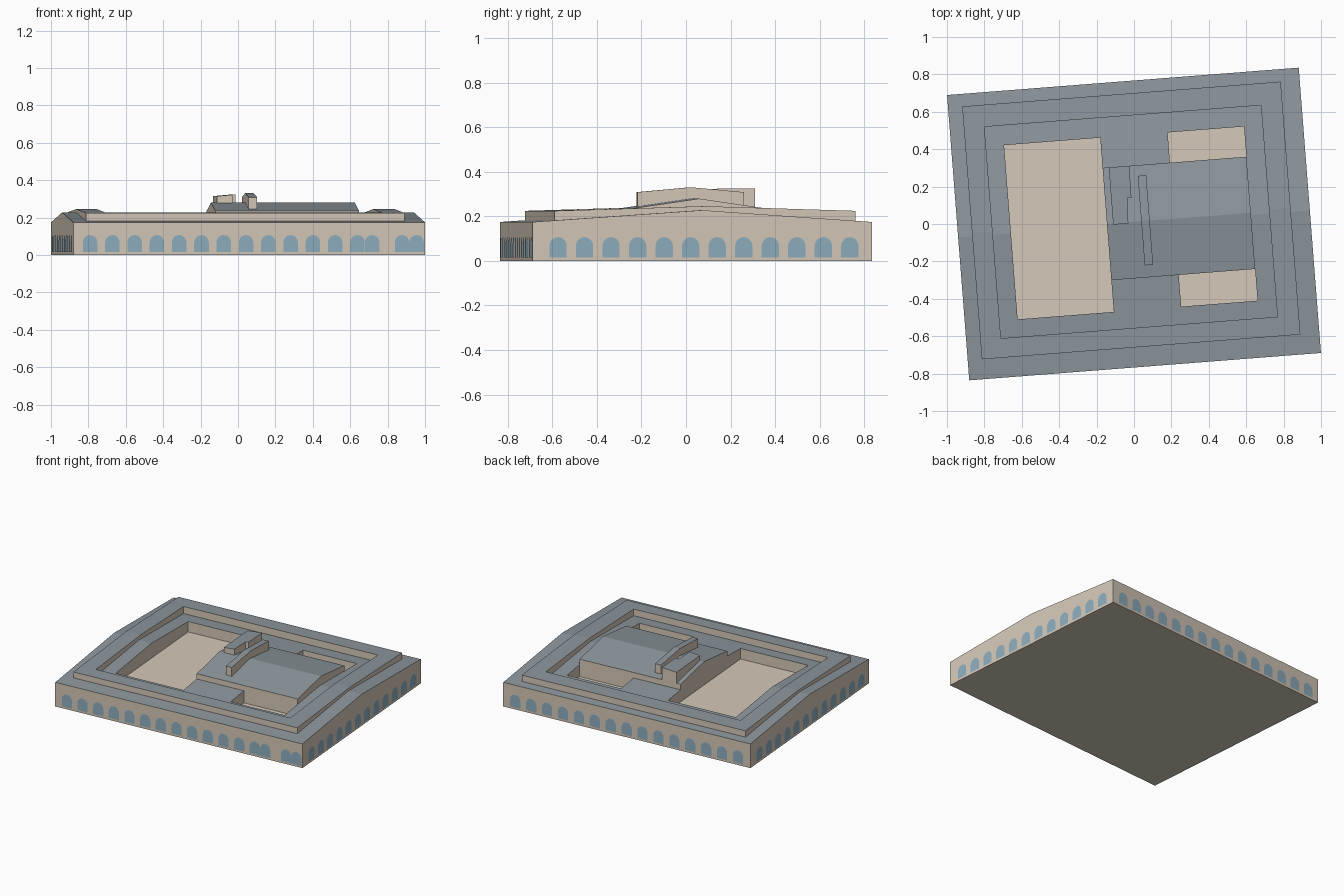
import bpy, math

if "Cube" in bpy.data.objects:
    bpy.data.objects.remove(bpy.data.objects["Cube"])

TURN = math.radians(4.45)          # whole building is turned slightly on plan
U, V = 0.943, 0.765                # half width / half depth of the outer walls


def material(name, rgb):
    m = bpy.data.materials.new(name)
    m.diffuse_color = (*rgb, 1)
    m.use_nodes = True
    m.node_tree.nodes["Principled BSDF"].inputs["Base Color"].default_value = m.diffuse_color
    return m


WALL = material("stone", (0.66, 0.58, 0.48))
ROOF = material("slate", (0.27, 0.31, 0.34))
GLASS = material("glass", (0.27, 0.42, 0.52))


def make(name, verts, faces, slots, mats):
    me = bpy.data.meshes.new(name)
    me.from_pydata(verts, [], faces)
    for m in mats:
        me.materials.append(m)
    for p, s in zip(me.polygons, slots):
        p.material_index = s
    ob = bpy.data.objects.new(name, me)
    ob.rotation_euler[2] = TURN
    bpy.context.collection.objects.link(ob)
    return ob


def gable(mid, v_eave, eave, ridge):
    """Height of a gable whose ridge runs along u."""
    return lambda u, v: ridge - (ridge - eave) * abs(v - mid) / (v_eave - mid)


def outline(u0, u1, v0, v1, mid):
    """Rectangle with an extra point on each side where the ridge meets it."""
    return [(u0, v0), (u1, v0), (u1, mid), (u1, v1), (u0, v1), (u0, mid)]


def ring(name, outer, inner, mid, z0, top):
    """Hollow rectangular wing with a gabled top."""
    o, i = outline(*outer, mid), outline(*inner, mid)
    n = 6
    verts = [(u, v, z0) for u, v in o] + [(u, v, top(u, v)) for u, v in o]
    verts += [(u, v, top(u, v)) for u, v in i] + [(u, v, z0) for u, v in i]
    faces, slots = [], []
    for level in range(4):
        a, b = level * n, ((level + 1) % 4) * n
        for k in range(n):
            j = (k + 1) % n
            faces.append((a + k, a + j, b + j, b + k))
            slots.append(1 if level == 1 else 0)
    return make(name, verts, faces, slots, [WALL, ROOF])


def prism(name, pts, z0, top, top_faces=None, roof=ROOF):
    """Upright block over an outline, its top following a height function."""
    n = len(pts)
    verts = [(u, v, z0) for u, v in pts] + [(u, v, top(u, v)) for u, v in pts]
    faces = [(k, (k + 1) % n, (k + 1) % n + n, k + n) for k in range(n)]
    faces.append(tuple(reversed(range(n))))
    slots = [0] * len(faces)
    for f in top_faces or [range(n)]:
        faces.append(tuple(k + n for k in f))
        slots.append(1)
    return make(name, verts, faces, slots, [WALL, roof])


def gabled_block(name, u0, u1, v0, v1, z0, eave, ridge):
    mid = (v0 + v1) / 2
    return prism(name, outline(u0, u1, v0, v1, mid), z0,
                 gable(mid, v1, eave, ridge), [(0, 1, 2, 5), (5, 2, 3, 4)])


def rect(u0, u1, v0, v1):
    return [(u0, v0), (u1, v0), (u1, v1), (u0, v1)]


# Outer wings, raised roof band and courtyard floor
court = (-0.66, 0.627, -0.46, 0.474)
main_top = gable(0, V, 0.175, 0.228)
low_top = lambda u, v: main_top(u, v) - 0.01
band_in = (-0.757, 0.726, -0.554, 0.58)
ring("outer_wings", (-U, U, -V, V), band_in, 0, 0, main_top)
ring("inner_roof", band_in, court, 0, 0, low_top)
ring("raised_roof_band", (-0.867, 0.841, -0.658, 0.698), band_in,
     0.02, 0.17, gable(0.02, 0.698, 0.225, 0.246))
prism("courtyard_floor", rect(*court), 0, lambda u, v: 0.11, roof=WALL)

# Central hall with its two side links
gabled_block("central_hall", -0.144, 0.627, -0.29, 0.312, 0.11, 0.236, 0.28)
prism("front_link", rect(-0.144, 0.217, court[2], -0.29), 0.11, low_top)
prism("back_link", rect(-0.144, 0.217, 0.312, court[3]), 0.11, low_top)

# Rooftop pieces
gabled_block("roof_bar", 0.04, 0.085, -0.225, 0.255, 0.235, 0.309, 0.331)
prism("roof_room", [(-0.111, 0.006), (-0.03, 0.004), (-0.025, 0.14),
                    (-0.003, 0.14), (-0.001, 0.312), (-0.111, 0.312)],
      0.23, lambda u, v: 0.325 + 0.09 * u)


# Arched windows, one object per wall
def windows(name, centres, place):
    w, sill, spring, seg = 0.039, 0.015, 0.068, 8
    arch = [(-w, sill), (w, sill)]
    arch += [(w * math.cos(math.pi * k / seg), spring + w * math.sin(math.pi * k / seg))
             for k in range(seg + 1)]
    n = len(arch)
    verts = [(*place(c + s), z) for c in centres for s, z in arch]
    faces = [tuple(range(k * n, (k + 1) * n)) for k in range(len(centres))]
    make(name, verts, faces, [0] * len(faces), [GLASS])


e = 0.002
front = [-0.853 + 0.1195 * k for k in range(13)] + [0.66, 0.82, 0.898]
back = [-0.85 + 0.1214 * k for k in range(15)]
side = [-0.65 + 0.1195 * k for k in range(12)]
windows("front_windows", front, lambda s: (s, -V - e))
windows("back_windows", back, lambda s: (-s, V + e))
windows("right_windows", side, lambda s: (U + e, s))
windows("left_windows", side, lambda s: (-U - e, -s))
